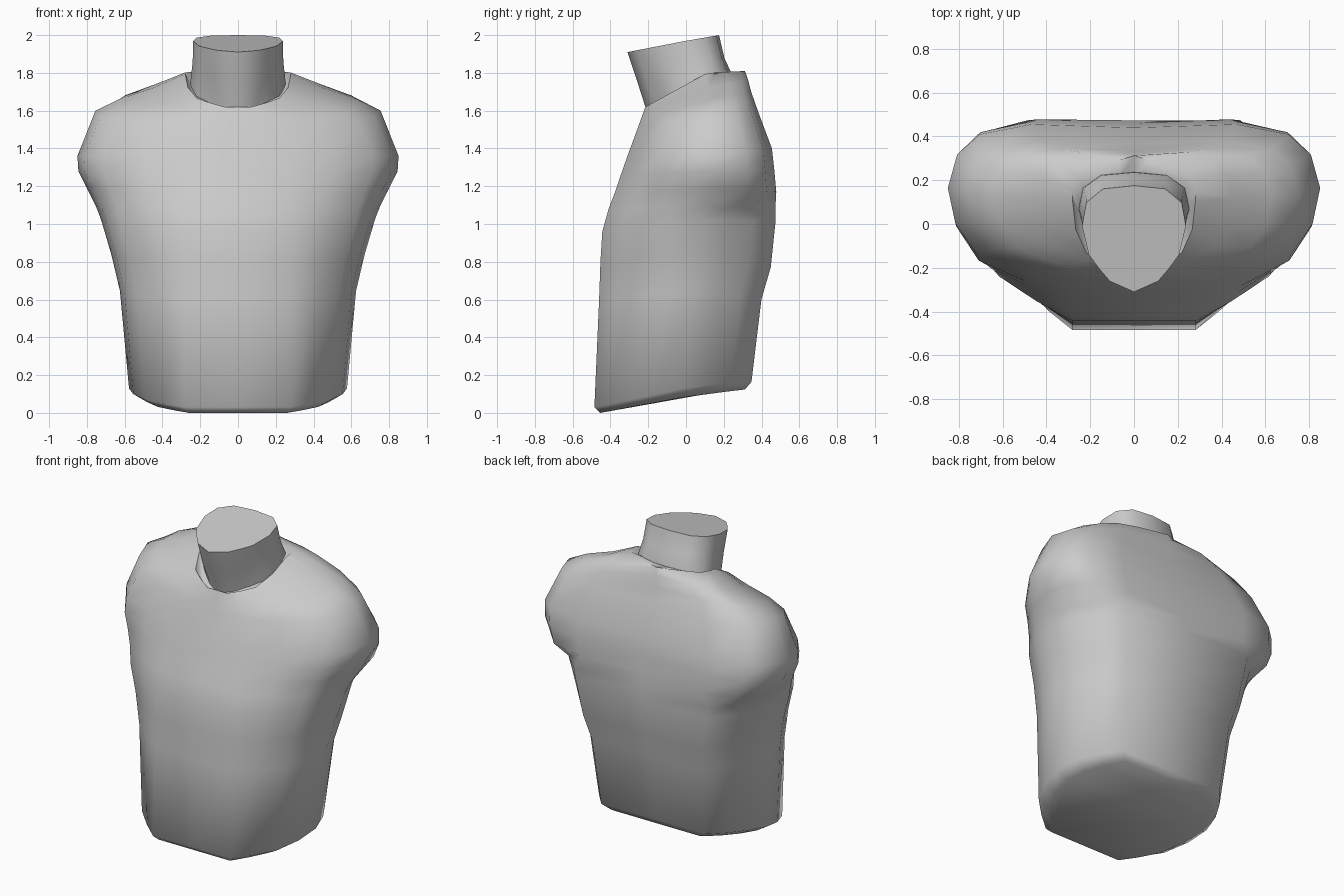
import bpy
import bmesh
import math

cube = bpy.data.objects.get("Cube")
if cube:
    bpy.data.objects.remove(cube, do_unlink=True)

grey = bpy.data.materials.new("plain grey")
grey.use_nodes = True
grey.diffuse_color = (0.6, 0.6, 0.6, 1)
grey.node_tree.nodes["Principled BSDF"].inputs["Base Color"].default_value = grey.diffuse_color

# Half outlines after the front corner: share of half width, share of depth
WAIST = [(0.85, 0.22), (0.96, 0.39), (1, 0.56), (0.93, 0.72), (0.81, 0.86), (0.65, 0.99), (0, 0.99)]
SHOULDER = [(0.84, 0.22), (0.96, 0.41), (1, 0.62), (0.95, 0.82), (0.83, 0.94), (0.55, 1), (0, 0.98)]
COLLAR = [(0.78, 0.16), (0.95, 0.36), (1, 0.6), (1, 0.7), (0.9, 0.81), (0.25, 0.96), (0, 1)]
NECK = [(0.87, 0.35), (1, 0.62), (0.92, 0.84), (0.6, 0.97), (0, 1)]
SIDE = 0.62


def section(outline, corner_depth, flat, width, front, back, z_front, z_side, z_back):
    """Closed mirrored loop whose height changes from front to side to back."""
    corner = (flat / width, corner_depth)
    first = outline[0]
    middle = ((corner[0] + first[0]) / 2, (corner_depth + first[1]) / 2 - 0.01)
    half = []
    for u, v in [(0, 0), corner, middle] + outline:
        if v < SIDE:
            z = z_front + (z_side - z_front) * v / SIDE
        else:
            z = z_side + (z_back - z_side) * (v - SIDE) / (1 - SIDE)
        half.append((u * width, front + (back - front) * v, z))
    return half + [(-x, y, z) for x, y, z in reversed(half[1:-1])]


def loft(name, sections, smooth_angle):
    """Skin the sections from bottom to top and cap both ends."""
    bm = bmesh.new()
    loops = [[bm.verts.new(p) for p in points] for points in sections]
    for low, high in zip(loops, loops[1:]):
        for i in range(len(low)):
            j = (i + 1) % len(low)
            bm.faces.new((low[i], low[j], high[j], high[i]))
    bm.faces.new(loops[0])
    bm.faces.new(loops[-1])
    bmesh.ops.recalc_face_normals(bm, faces=bm.faces)
    mesh = bpy.data.meshes.new(name)
    bm.to_mesh(mesh)
    bm.free()
    mesh.materials.append(grey)
    obj = bpy.data.objects.new(name, mesh)
    bpy.context.collection.objects.link(obj)
    bpy.ops.object.select_all(action="DESELECT")
    obj.select_set(True)
    bpy.context.view_layer.objects.active = obj
    bpy.ops.object.shade_smooth_by_angle(angle=math.radians(smooth_angle))


# Tilted base, waist and chest
waist_rings = [
    (0.26, 0.5, -0.455, 0.32, 0, 0.09, 0.125),
    (0.28, 0.577, -0.485, 0.355, 0.03, 0.14, 0.165),
    (0.28, 0.625, -0.46, 0.408, 0.6, 0.65, 0.6),
    (0.28, 0.67, -0.453, 0.458, 0.8, 0.84, 0.77),
    (0.28, 0.725, -0.443, 0.482, 0.96, 1.03, 1.0),
    (0.28, 0.75, -0.41, 0.482, 1.08, 1.09, 1.08),
]
# Arm stumps and shoulders
shoulder_rings = [
    (0.28, 0.8, -0.375, 0.478, 1.17, 1.19, 1.17),
    (0.27, 0.845, -0.345, 0.468, 1.26, 1.28, 1.28),
    (0.25, 0.85, -0.31, 0.455, 1.36, 1.36, 1.4),
    (0.23, 0.755, -0.255, 0.38, 1.51, 1.6, 1.6),
    (0.18, 0.63, -0.237, 0.345, 1.56, 1.66, 1.7),
    (0.13, 0.45, -0.226, 0.328, 1.59, 1.72, 1.765),
]
# Neckline and its inner lip
collar_rings = [
    (0.07, 0.28, -0.215, 0.312, 1.62, 1.8, 1.81),
    (0.07, 0.25, -0.2, 0.23, 1.6, 1.74, 1.79),
]
loft("torso", [section(WAIST, 0, *ring) for ring in waist_rings]
     + [section(SHOULDER, 0, *ring) for ring in shoulder_rings]
     + [section(COLLAR, 0, *ring) for ring in collar_rings], 65)

# Neck: leaning stump with a sloped flat top
neck_rings = [
    (0.09, 0.265, -0.18, 0.25, 1.5, 1.6, 1.65),
    (0.09, 0.25, -0.215, 0.235, 1.62, 1.77, 1.81),
    (0.11, 0.24, -0.255, 0.203, 1.745, 1.86, 1.88),
    (0.11, 0.237, -0.31, 0.175, 1.91, 1.968, 2.0),
]
loft("neck", [section(NECK, 0.1, *ring) for ring in neck_rings], 65)
